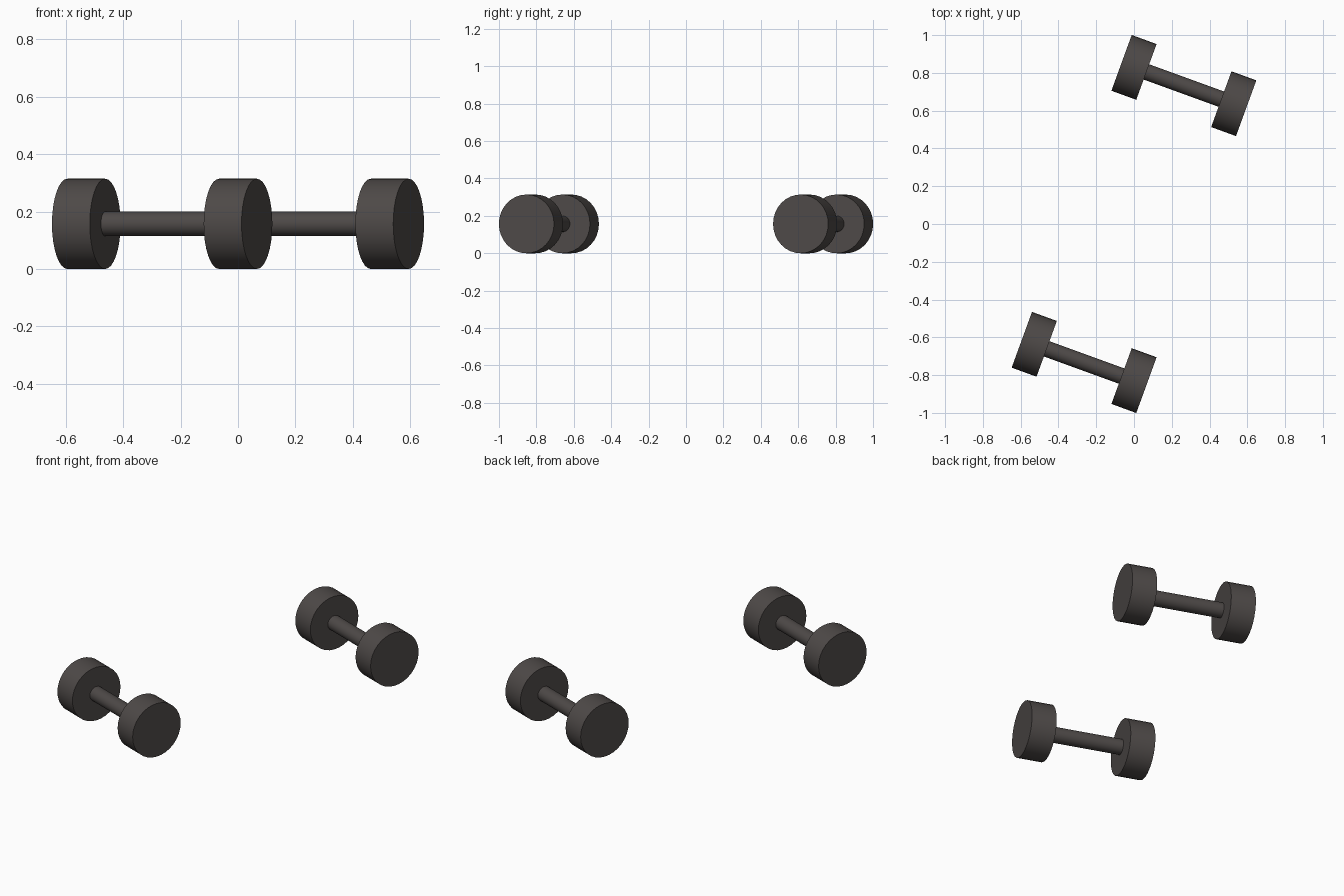
import bpy
import math
from mathutils import Matrix, Vector

if "Cube" in bpy.data.objects:
    bpy.data.objects.remove(bpy.data.objects["Cube"], do_unlink=True)

RADIUS = 0.157        # weight radius, resting on the ground
WIDTH = 0.14          # weight thickness
REACH = 0.281         # dumbbell centre to weight centre
BAR_RADIUS = 0.043
TURN = Matrix.Rotation(math.radians(-20), 4, 'Z')

iron = bpy.data.materials.new("dark_iron")
iron.use_nodes = True
colour = (0.076, 0.067, 0.064, 1)
iron.diffuse_color = colour
shader = iron.node_tree.nodes["Principled BSDF"]
shader.inputs["Base Color"].default_value = colour
shader.inputs["Roughness"].default_value = 0.7


def cylinder(name, centre, offset, radius, depth):
    """Cylinder lying along the turned axis, at an offset from the centre."""
    bpy.ops.mesh.primitive_cylinder_add(vertices=32, radius=radius, depth=depth)
    ob = bpy.context.object
    ob.name = name
    ob.matrix_world = (Matrix.Translation(centre) @ TURN
                       @ Matrix.Translation((offset, 0, 0))
                       @ Matrix.Rotation(math.pi / 2, 4, 'Y'))
    ob.data.materials.append(iron)
    bpy.ops.object.shade_smooth_by_angle(angle=math.radians(35))
    return ob


# Two matching dumbbells, one at the front and one at the back
for place, sign in (("front", -1), ("back", 1)):
    centre = Vector((0.264 * sign, 0.733 * sign, RADIUS))
    cylinder(place + "_handle_bar", centre, 0, BAR_RADIUS, REACH * 2)
    for side, end in (("right", -1), ("left", 1)):
        cylinder(f"{place}_{side}_weight", centre, REACH * end, RADIUS, WIDTH)
